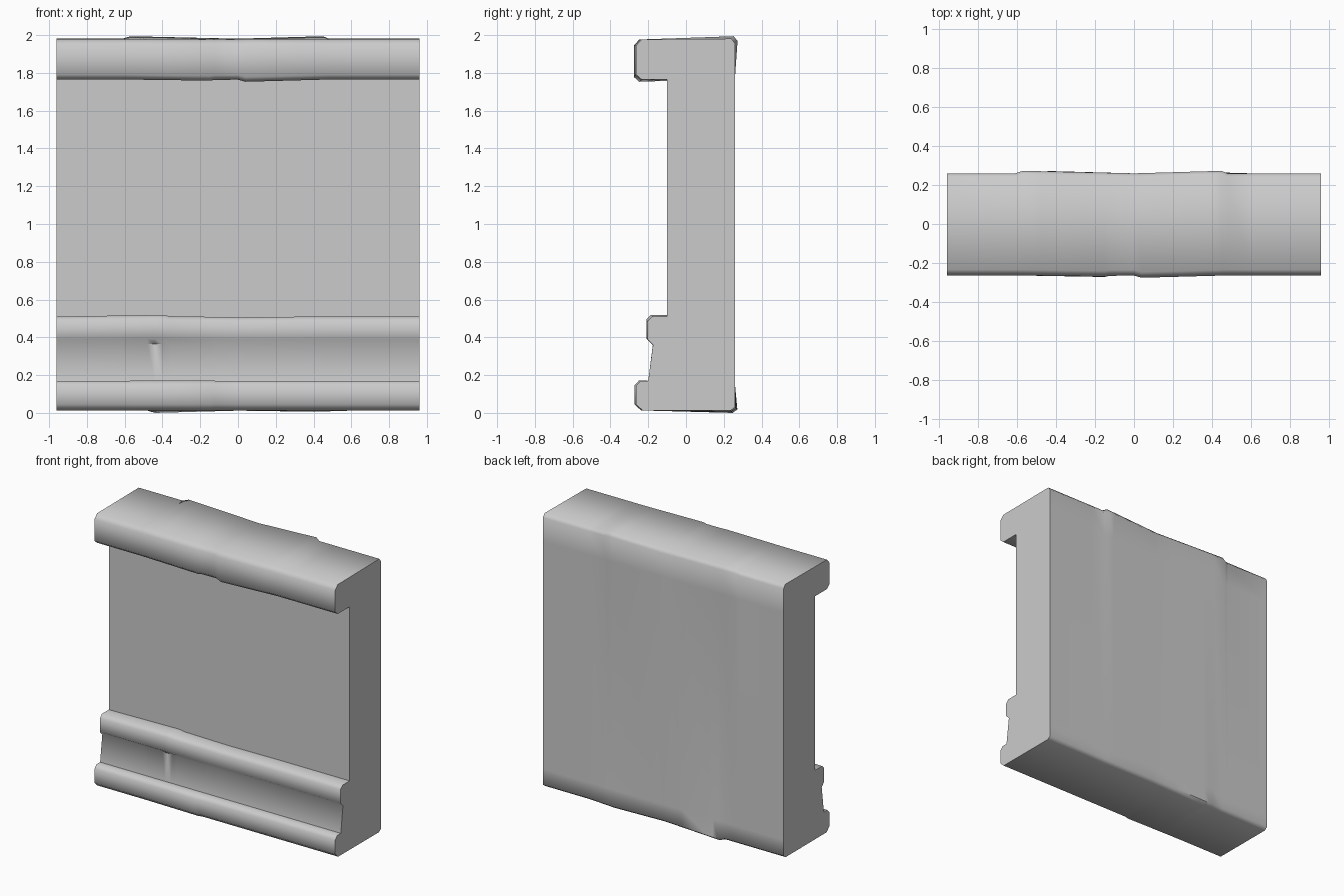
import bpy
import bmesh

if "Cube" in bpy.data.objects:
    bpy.data.objects.remove(bpy.data.objects["Cube"], do_unlink=True)

stone = bpy.data.materials.new("grey stone")
stone.use_nodes = True
stone.diffuse_color = (0.6, 0.6, 0.6, 1)
stone.node_tree.nodes["Principled BSDF"].inputs["Base Color"].default_value = (0.6, 0.6, 0.6, 1)

# Wear along the length of each moulding: (x, outward swell)
WEAR = {
    "none": [(0, 0)],
    "crown_back": [(-0.61, 0), (-0.57, 0.013), (0, 0), (0.45, 0.013), (0.48, 0)],
    "crown_front": [(-0.6, 0), (-0.15, 0.006), (-0.12, 0.002), (0, 0.001), (0.04, 0.012), (0.48, 0)],
    "ledge": [(-0.96, 0), (-0.4, 0.009), (-0.36, 0.002), (0, -0.004), (0.4, 0)],
    "base_front": [(-0.6, 0), (-0.15, 0.008), (-0.12, 0), (0.4, 0)],
    "base_back": [(-0.48, 0), (-0.44, 0.012), (0, 0), (0.4, 0.006), (0.6, 0)],
}

# Cross-section: (y, z, wear, push in y, push in z)
PROFILE = [
    (0.26, 0.15, "none", 0, 0),
    (0.26, 1.79, "none", 0, 0),
    (0.26, 1.96, "crown_back", 1, 1),
    (0.24, 1.986, "crown_back", 1, 1),
    (-0.235, 1.982, "crown_front", -1, 0),
    (-0.264, 1.95, "crown_front", -1, 0),
    (-0.264, 1.795, "crown_front", -1, -1),
    (-0.235, 1.77, "crown_front", -1, -1),
    (-0.10, 1.77, "crown_front", 0, -0.6),
    (-0.10, 0.515, "ledge", 0, 1),
    (-0.18, 0.515, "ledge", -0.5, 1),
    (-0.204, 0.49, "ledge", -0.7, 1),
    (-0.204, 0.395, "ledge", -0.7, 0.3),
    (-0.175, 0.365, "ledge", 0, 0.5),
    (-0.20, 0.175, "none", 0, 0),
    (-0.24, 0.175, "base_front", -1, 0.3),
    (-0.264, 0.15, "base_front", -1, 0.3),
    (-0.264, 0.05, "base_front", -1, 0),
    (-0.23, 0.018, "base_front", -1, 0),
    (0.235, 0.017, "base_back", 1, -1),
    (0.26, 0.035, "base_back", 1, -1),
]


def swell(name, x):
    """Linear interpolation of the wear along the wall."""
    keys = WEAR[name]
    if x <= keys[0][0]:
        return keys[0][1]
    for (xa, a), (xb, b) in zip(keys, keys[1:]):
        if x <= xb:
            return a + (b - a) * (x - xa) / (xb - xa)
    return keys[-1][1]


# Sweep the cross-section from end to end, with a ring at every wear mark
stations = sorted({x for keys in WEAR.values() for x, _ in keys} | {-0.96, 0.96})
bm = bmesh.new()
rings = []
for x in stations:
    ring = []
    for y, z, wear, dy, dz in PROFILE:
        s = swell(wear, x)
        ring.append(bm.verts.new((x, y + dy * s, z + dz * s)))
    rings.append(ring)
count = len(PROFILE)
for a, b in zip(rings, rings[1:]):
    for i in range(count):
        j = (i + 1) % count
        bm.faces.new((a[i], a[j], b[j], b[i]))
bm.faces.new(rings[0])
bm.faces.new(rings[-1])
bmesh.ops.recalc_face_normals(bm, faces=bm.faces)

# Stand the wall on the ground
low = min(v.co.z for v in bm.verts)
bmesh.ops.translate(bm, verts=bm.verts, vec=(0, 0, -low))

mesh = bpy.data.meshes.new("moulded_wall")
bm.to_mesh(mesh)
bm.free()
wall = bpy.data.objects.new("moulded_wall", mesh)
mesh.materials.append(stone)
bpy.context.collection.objects.link(wall)

# Round off the shading of the chamfers, keep the hard corners
bpy.ops.object.select_all(action="DESELECT")
wall.select_set(True)
bpy.context.view_layer.objects.active = wall
bpy.ops.object.shade_smooth_by_angle(angle=1.0)
